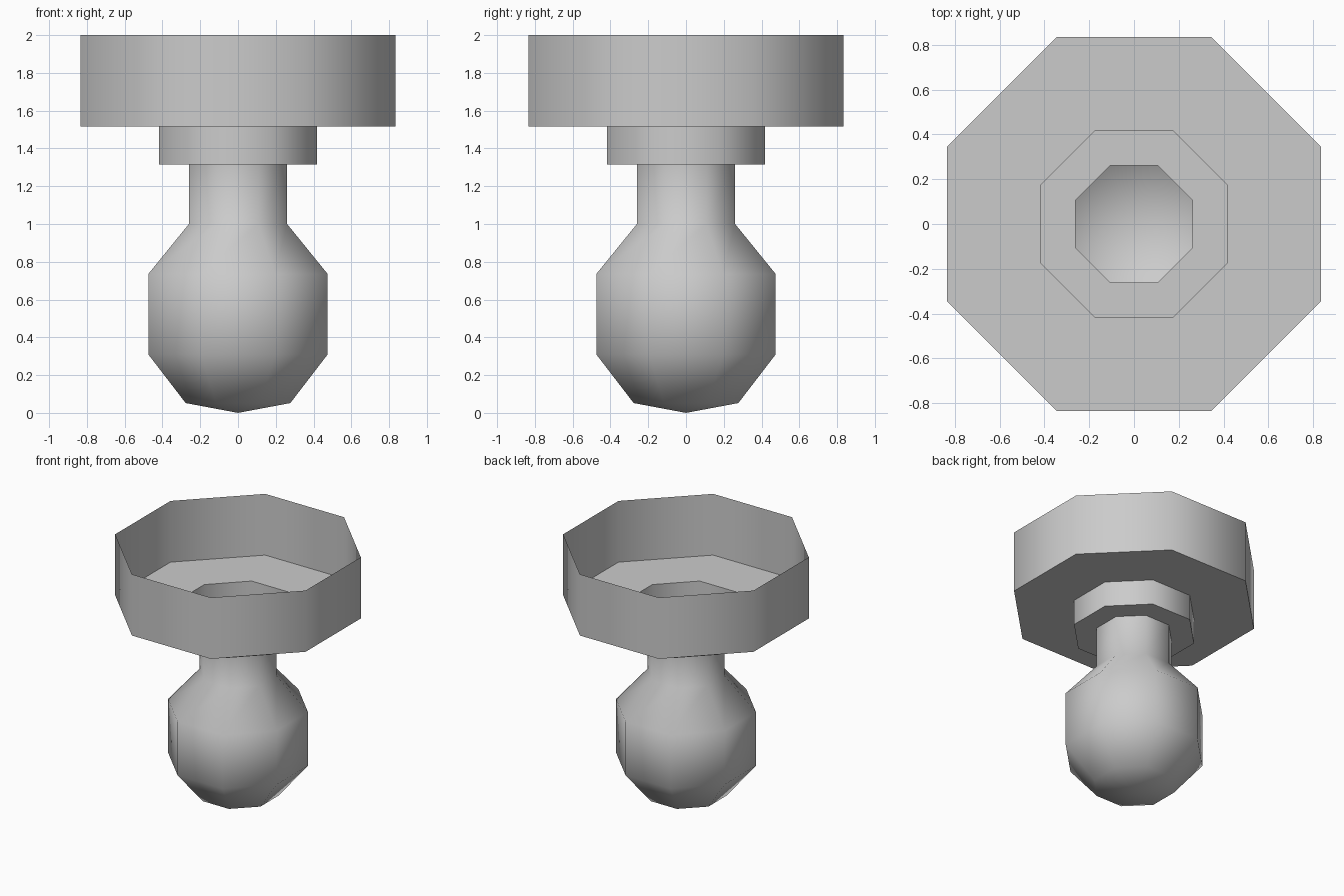
import bpy, bmesh, math

if "Cube" in bpy.data.objects:
    bpy.data.objects.remove(bpy.data.objects["Cube"])

SIDES = 8
FLAT = math.cos(math.pi / SIDES)  # profile widths are measured to the flats


def lathe(name, profile):
    """Sweep (half width, height) points around z into an open eight-sided shell."""
    bm = bmesh.new()
    rings = []
    for w, z in profile:
        if w == 0:
            rings.append([bm.verts.new((0, 0, z))] * SIDES)
            continue
        r = w / FLAT
        rings.append([bm.verts.new((r * math.cos(a), r * math.sin(a), z))
                      for a in ((i + 0.5) * math.tau / SIDES for i in range(SIDES))])
    for low, high in zip(rings, rings[1:]):
        for i in range(SIDES):
            j = (i + 1) % SIDES
            quad = (low[i], low[j], high[j], high[i])
            bm.faces.new(list(dict.fromkeys(quad)))
    mesh = bpy.data.meshes.new(name)
    bm.to_mesh(mesh)
    bm.free()
    obj = bpy.data.objects.new(name, mesh)
    bpy.context.collection.objects.link(obj)
    bpy.ops.object.select_all(action='DESELECT')
    obj.select_set(True)
    bpy.context.view_layer.objects.active = obj
    bpy.ops.object.shade_smooth_by_angle(angle=math.radians(60))
    return obj


# Hollow bulb running up into a straight neck
lathe("bulb_and_neck", [(0, 0), (0.277, 0.052), (0.475, 0.31), (0.475, 0.735),
                        (0.26, 1.0), (0.26, 1.315)])

# Stepped collar: ledge and short wall
lathe("collar", [(0.26, 1.315), (0.417, 1.315), (0.417, 1.515)])

# Wide open cup: floor ring and outer wall
lathe("cup", [(0.417, 1.515), (0.834, 1.515), (0.834, 2.0)])
